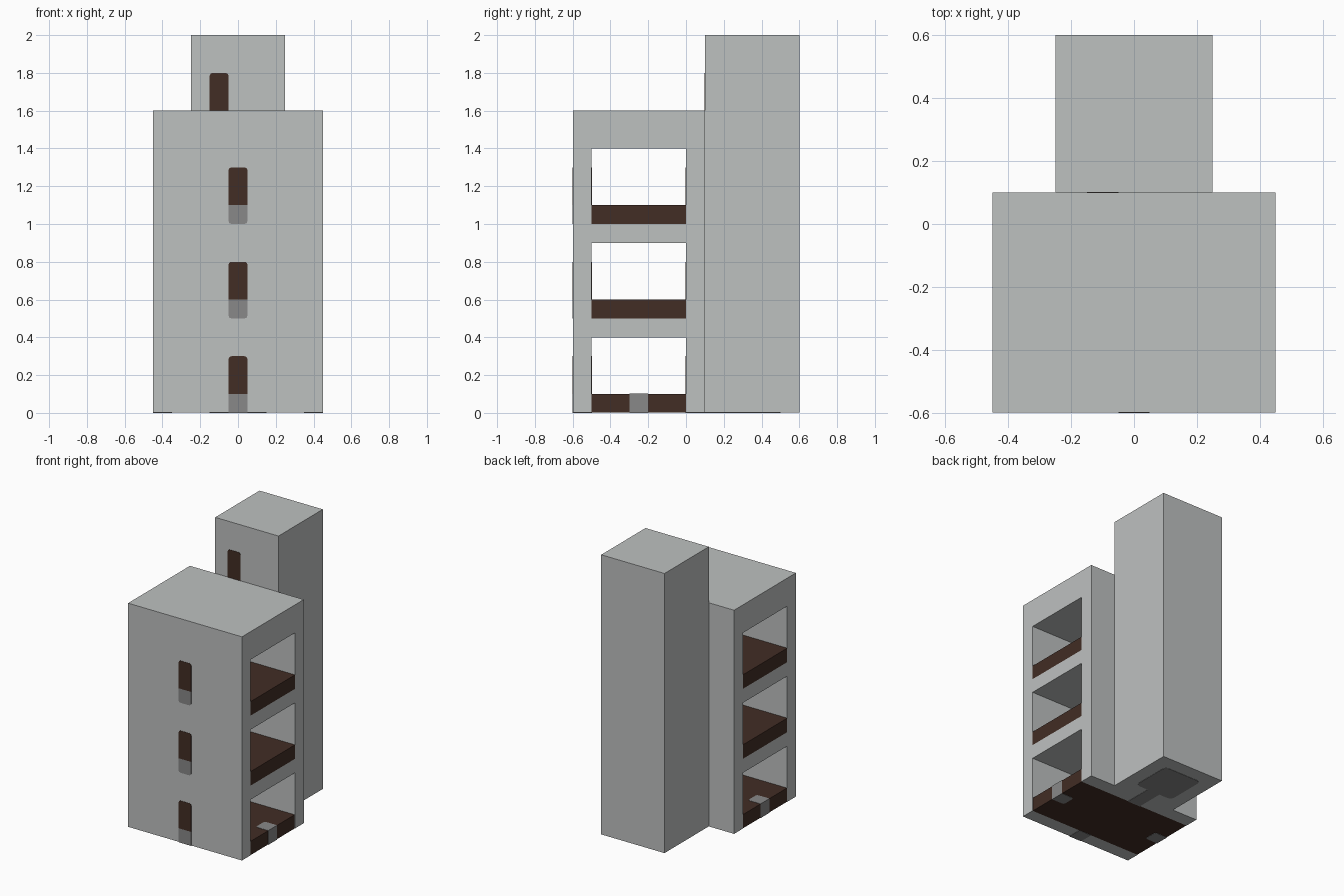
import bpy, bmesh

if "Cube" in bpy.data.objects:
    bpy.data.objects.remove(bpy.data.objects["Cube"])

EPS = 0.002  # how far painted plates stand proud


def material(name, color):
    m = bpy.data.materials.new(name)
    m.use_nodes = True
    m.diffuse_color = (*color, 1)
    m.node_tree.nodes["Principled BSDF"].inputs["Base Color"].default_value = (*color, 1)
    return m


concrete = material("light concrete", (0.515, 0.533, 0.53))
wood = material("dark wood", (0.054, 0.026, 0.018))
stone = material("grey stone", (0.246, 0.246, 0.246))


def box(name, lo, hi, mat, rounded=None, radius=0.015):
    """Box between two corners; edges picked by a rule on (midpoint, direction) are rounded."""
    bm = bmesh.new()
    bmesh.ops.create_cube(bm, size=1)
    for v in bm.verts:
        v.co = [(a + b) / 2 + c * (b - a) for a, b, c in zip(lo, hi, v.co)]
    if rounded:
        edges = [e for e in bm.edges
                 if rounded((e.verts[0].co + e.verts[1].co) / 2,
                            (e.verts[1].co - e.verts[0].co).normalized())]
        bmesh.ops.bevel(bm, geom=edges, offset=radius, segments=2,
                        profile=0.5, affect='EDGES')
    mesh = bpy.data.meshes.new(name)
    bm.to_mesh(mesh)
    bm.free()
    mesh.materials.append(mat)
    ob = bpy.data.objects.new(name, mesh)
    bpy.context.scene.collection.objects.link(ob)
    return ob


# Main block and stair tower
block = box("main_block", (-0.45, -0.6 + EPS, EPS), (0.45, 0.1, 1.6), concrete)
box("stair_tower", (-0.25, 0.1, EPS), (0.25, 0.6, 2.0), concrete)

# Three rooms cut through the block, each with a wooden floor
for i in range(3):
    z = i * 0.5
    cutter = box(f"room_cutter_{i + 1}", (-1, -0.5, z - (0.1 if i == 0 else 0)),
                 (1, 0, z + 0.4), concrete)
    cutter.hide_render = True
    cutter.hide_viewport = True
    cutter.display_type = 'WIRE'
    cut = block.modifiers.new(f"room_{i + 1}", 'BOOLEAN')
    cut.operation = 'DIFFERENCE'
    cut.solver = 'EXACT'
    cut.object = cutter

    inset = EPS if i == 0 else 0
    box(f"room_floor_{i + 1}", (-0.45 + inset, -0.5, z + inset),
        (0.45 - inset, 0, z + 0.1), wood)

    # Doors and thresholds in the front wall and in the wall to the tower
    for side, y0, y1 in (("front", -0.6, -0.5 + EPS), ("tower", -EPS, 0.1)):
        top = z + 0.3
        box(f"{side}_door_{i + 1}", (-0.05, y0, z + 0.1), (0.05, y1, top), wood,
            lambda p, d: abs(d.y) > 0.9 and p.z > top - 0.01)
        box(f"{side}_threshold_{i + 1}", (-0.05, y0, z), (0.05, y1, z + 0.1), stone,
            lambda p, d: i > 0 and abs(d.y) > 0.9 and p.z < z + 0.01)

# Side thresholds set into the lowest floor
for side, s in (("left", 1), ("right", -1)):
    x0, x1 = sorted((s * 0.35, s * 0.45))
    box(f"{side}_threshold", (x0, -0.3, 0), (x1, -0.2, 0.1 + EPS), stone,
        lambda p, d: abs(d.z) > 0.9 and abs(p.x) < 0.4)

# Tower floor seen from below, its doorway and the roof door
box("tower_floor", (-0.15, 0.2, 0), (0.15, 0.5, 0.05), stone,
    lambda p, d: abs(d.z) > 0.9, 0.03)
box("tower_doorway", (-0.05, 0.1, 0), (0.05, 0.2, 0.05), stone)
box("roof_door", (-0.15, 0.1 - EPS, 1.59), (-0.05, 0.15, 1.8), wood,
    lambda p, d: abs(d.y) > 0.9 and p.z > 1.79)
